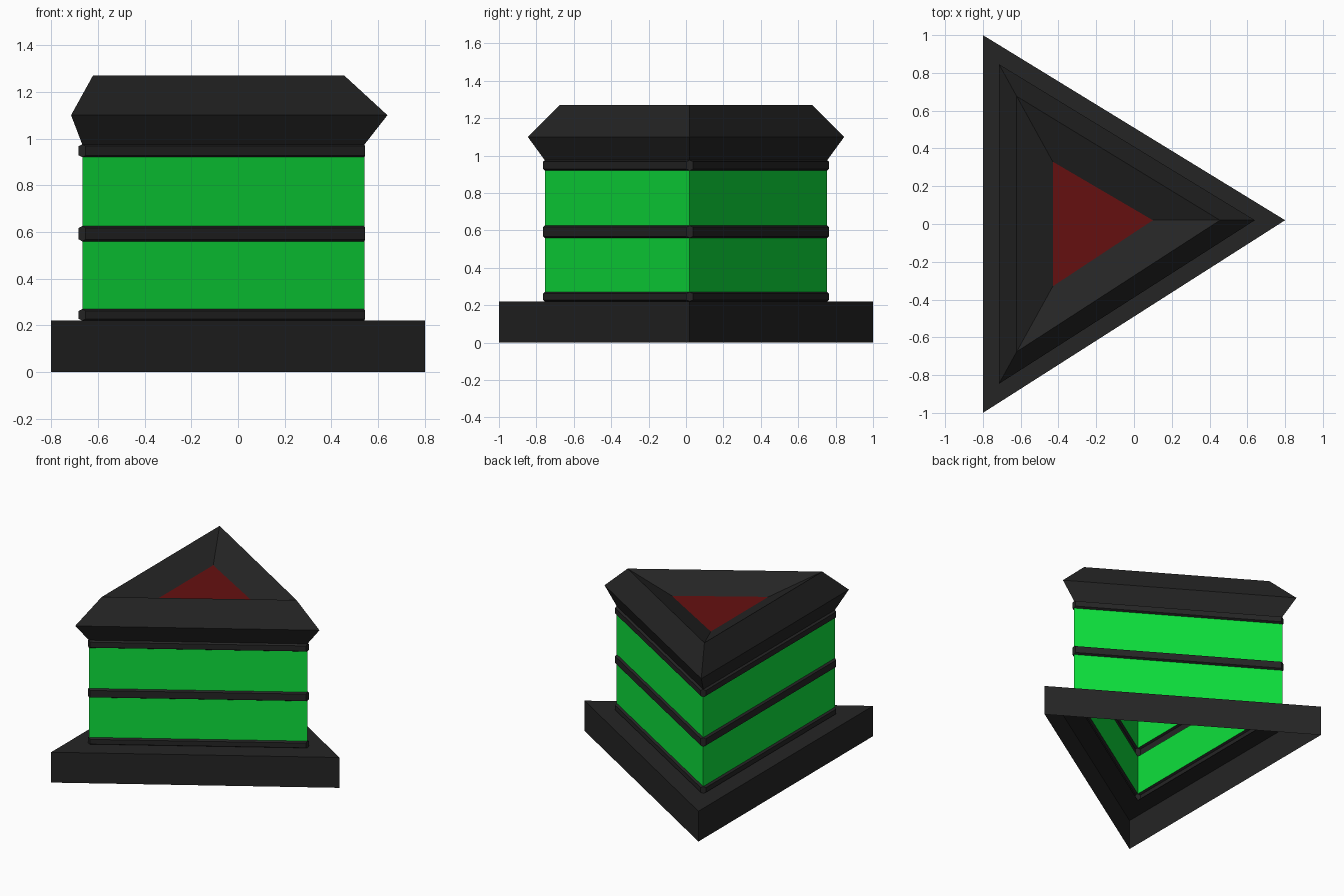
import bpy, bmesh

if "Cube" in bpy.data.objects:
    bpy.data.objects.remove(bpy.data.objects["Cube"])

APEX_Y = 0.02


def material(name, rgb):
    m = bpy.data.materials.new(name)
    m.diffuse_color = (*rgb, 1)
    m.use_nodes = True
    m.node_tree.nodes["Principled BSDF"].inputs["Base Color"].default_value = m.diffuse_color
    return m


black = material("black", (0.018, 0.018, 0.018))
green = material("green", (0.004, 0.75, 0.045))
red = material("red", (0.13, 0.005, 0.005))


def shell(name, rings, mat, lid=None, puff=None):
    """Skin a stack of triangular rings (back x, half width, apex x, z)."""
    bm = bmesh.new()
    loops = [[bm.verts.new(p) for p in
              ((xl, -w, z), (xr, APEX_Y, z), (xl, w, z))]
             for xl, w, xr, z in rings]
    for a, b in zip(loops, loops[1:]):
        for i in range(3):
            j = (i + 1) % 3
            bm.faces.new((a[i], a[j], b[j], b[i]))
    if lid:
        bm.faces.new(loops[-1]).material_index = 1
    bm.normal_update()
    if puff:
        # push each side out as its own chamfered strip
        bmesh.ops.inset_individual(bm, faces=bm.faces[:],
                                   thickness=puff[0], depth=puff[1])
    mesh = bpy.data.meshes.new(name)
    bm.to_mesh(mesh)
    bm.free()
    mesh.materials.append(mat)
    if lid:
        mesh.materials.append(lid)
    obj = bpy.data.objects.new(name, mesh)
    bpy.context.collection.objects.link(obj)
    return obj


TOWER = (-0.667, 0.755, 0.542)
BASE = (-0.8, 1.0, 0.8)

# Plinth: open underneath, its top is open into the hollow tower
shell("base", [(*BASE, 0), (*BASE, 0.22), (*TOWER, 0.22)], black)

# Raised trim strips around the tower
bands = [(0.22, 0.27), (0.56, 0.625), (0.92, 0.975)]
for i, (z0, z1) in enumerate(bands):
    shell(f"trim_band_{i + 1}", [(*TOWER, z0), (*TOWER, z1)], black,
          puff=(0.011, 0.015))

# Green wall panels between the strips
for i, (lower, upper) in enumerate(zip(bands, bands[1:])):
    shell(f"wall_panel_{i + 1}", [(*TOWER, lower[1]), (*TOWER, upper[0])], green)

# Flared cap with a sunken red floor
shell("cap", [(*TOWER, 0.975),
              (-0.715, 0.846, 0.64, 1.10),
              (-0.621, 0.676, 0.455, 1.27),
              (-0.43, 0.33, 0.10, 1.168)], black, lid=red)
